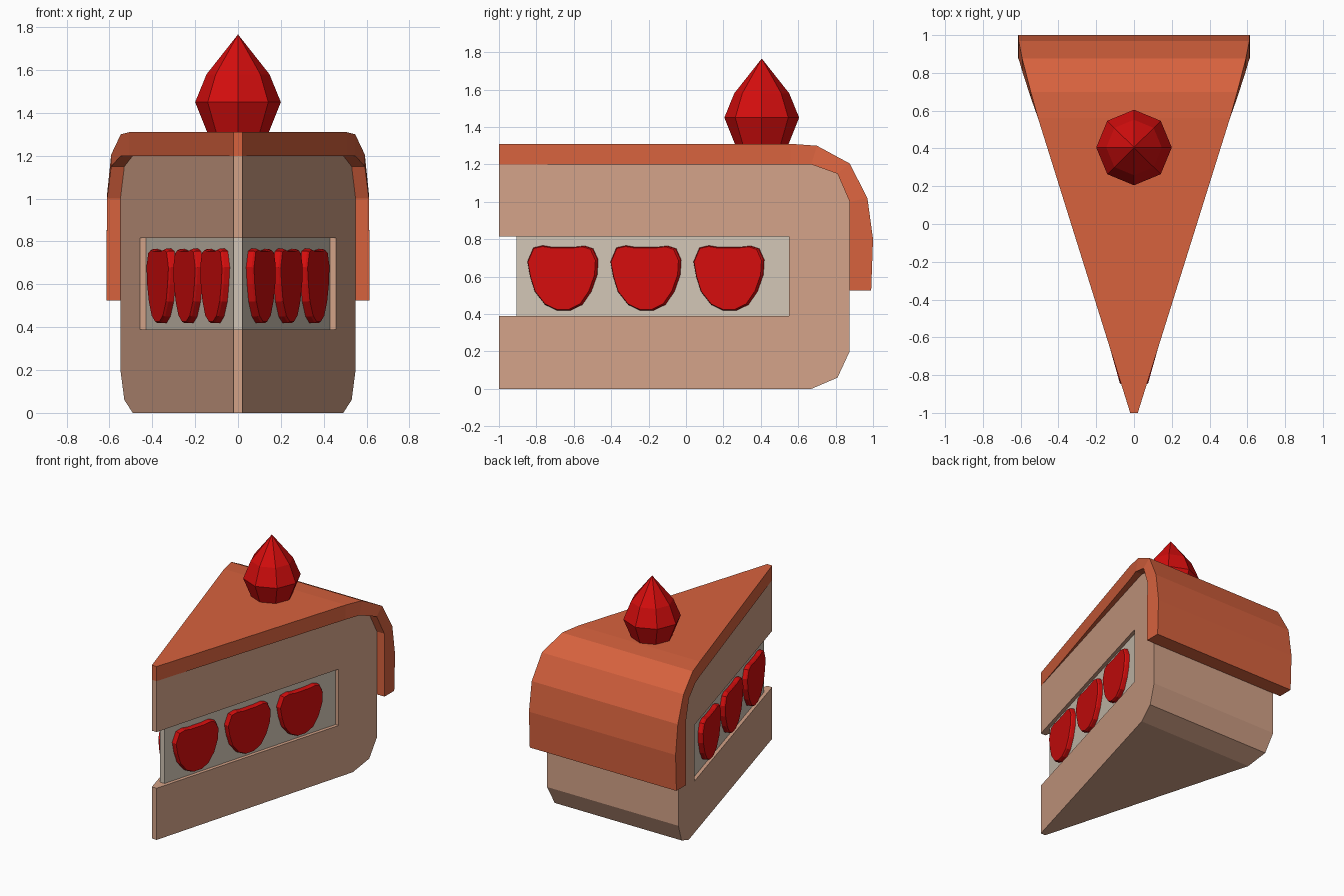
import bpy
import bmesh
import math
from mathutils import Vector

cube = bpy.data.objects.get("Cube")
if cube:
    bpy.data.objects.remove(cube, do_unlink=True)


def material(name, color):
    m = bpy.data.materials.new(name)
    m.use_nodes = True
    m.diffuse_color = (*color, 1)
    m.node_tree.nodes["Principled BSDF"].inputs["Base Color"].default_value = (*color, 1)
    return m


SPONGE = material("sponge", (0.65, 0.36, 0.245))
FROSTING = material("frosting", (0.68, 0.122, 0.048))
CREAM = material("cream", (0.64, 0.56, 0.465))
RED = material("berry red", (0.66, 0.004, 0.004))


def loft(name, rings, mat):
    """Join matching rings of points with quads and cap both ends."""
    bm = bmesh.new()
    loops = [[bm.verts.new(p) for p in ring] for ring in rings]
    for a, b in zip(loops, loops[1:]):
        for i in range(len(a)):
            j = (i + 1) % len(a)
            bm.faces.new((a[i], a[j], b[j], b[i]))
    bm.faces.new(loops[0][::-1])
    bm.faces.new(loops[-1])
    bmesh.ops.recalc_face_normals(bm, faces=bm.faces)
    mesh = bpy.data.meshes.new(name)
    bm.to_mesh(mesh)
    bm.free()
    mesh.materials.append(mat)
    obj = bpy.data.objects.new(name, mesh)
    bpy.context.collection.objects.link(obj)
    return obj


SLOPE = 0.282
TIP = 0.02


def wedge(name, profile, tip_y, mat):
    """Side profile (y, z) spread into a wedge that widens from tip_y."""
    rings = [[(s * (TIP + SLOPE * (y - tip_y)), y, z) for y, z in profile] for s in (-1, 1)]
    return loft(name, rings, mat)


# Sponge, with a slot open at the tip
BACK = 0.875
SLOT_BACK, SLOT_LOW, SLOT_HIGH = 0.55, 0.39, 0.815
wedge("sponge_wedge", [
    (-1, 0), (0.67, 0), (0.81, 0.06), (BACK, 0.2),
    (BACK, 1.0), (0.81, 1.15), (0.67, 1.2), (-1, 1.2),
    (-1, SLOT_HIGH), (SLOT_BACK, SLOT_HIGH), (SLOT_BACK, SLOT_LOW), (-1, SLOT_LOW)],
    -1, SPONGE)

# Cream filling, set back inside the slot
CREAM_TIP = -0.905
wedge("cream_filling", [
    (CREAM_TIP, SLOT_LOW), (SLOT_BACK, SLOT_LOW),
    (SLOT_BACK, SLOT_HIGH), (CREAM_TIP, SLOT_HIGH)], CREAM_TIP, CREAM)

# Frosting: stations of half width, outer (y, z) and inner (y, z)
stations = [
    (0.02, (-1, 1.31), (-1, 1.2)),
    (0.508, (0.56, 1.31), (0.56, 1.2)),
    (0.547, (0.70, 1.30), (0.67, 1.2)),
    (0.592, (0.875, 1.205), (0.81, 1.15)),
    (0.611, (0.97, 1.02), (BACK, 1.0)),
    (0.613, (1.0, 0.8), (BACK, 0.8)),
    (0.613, (0.99, 0.525), (BACK, 0.525)),
]
loft("frosting_layer",
     [[(-w, *o), (w, *o), (w, *i), (-w, *i)] for w, o, i in stations], FROSTING)

# Berry slices on both sides of the cream; outline is (along, z) from the middle
outline = [
    (-0.16, 0.755), (-0.11, 0.766), (-0.06, 0.758), (0.06, 0.758), (0.12, 0.764),
    (0.165, 0.75), (0.193, 0.69), (0.188, 0.61), (0.155, 0.52), (0.105, 0.45),
    (0.04, 0.42), (-0.03, 0.42), (-0.095, 0.45), (-0.152, 0.52), (-0.178, 0.6),
    (-0.193, 0.68)]
along = Vector((SLOPE, 1, 0)).normalized()
outward = Vector((along.y, -along.x, 0))
for side, label in ((1, "left"), (-1, "right")):
    for n, y in enumerate((-0.655, -0.211, 0.233)):
        middle = Vector((TIP + SLOPE * (y - CREAM_TIP), y, 0))
        rings = []
        for depth, size in ((-0.01, 1), (0.026, 1), (0.036, 0.97)):
            ring = []
            for u, z in outline:
                p = middle + along * u * size + outward * depth
                ring.append((side * p.x, p.y, 0.6 + (z - 0.6) * size))
            rings.append(ring)
        loft(f"berry_slice_{label}_{n + 1}", rings, RED)

# Whole berry on top
berry = []
for r, z in ((0.14, 1.30), (0.2, 1.45), (0.147, 1.58), (0.001, 1.765)):
    angles = [math.tau * k / 8 for k in range(8)]
    berry.append([(r * math.cos(a), 0.405 + r * math.sin(a), z) for a in angles])
loft("top_berry", berry, RED)
